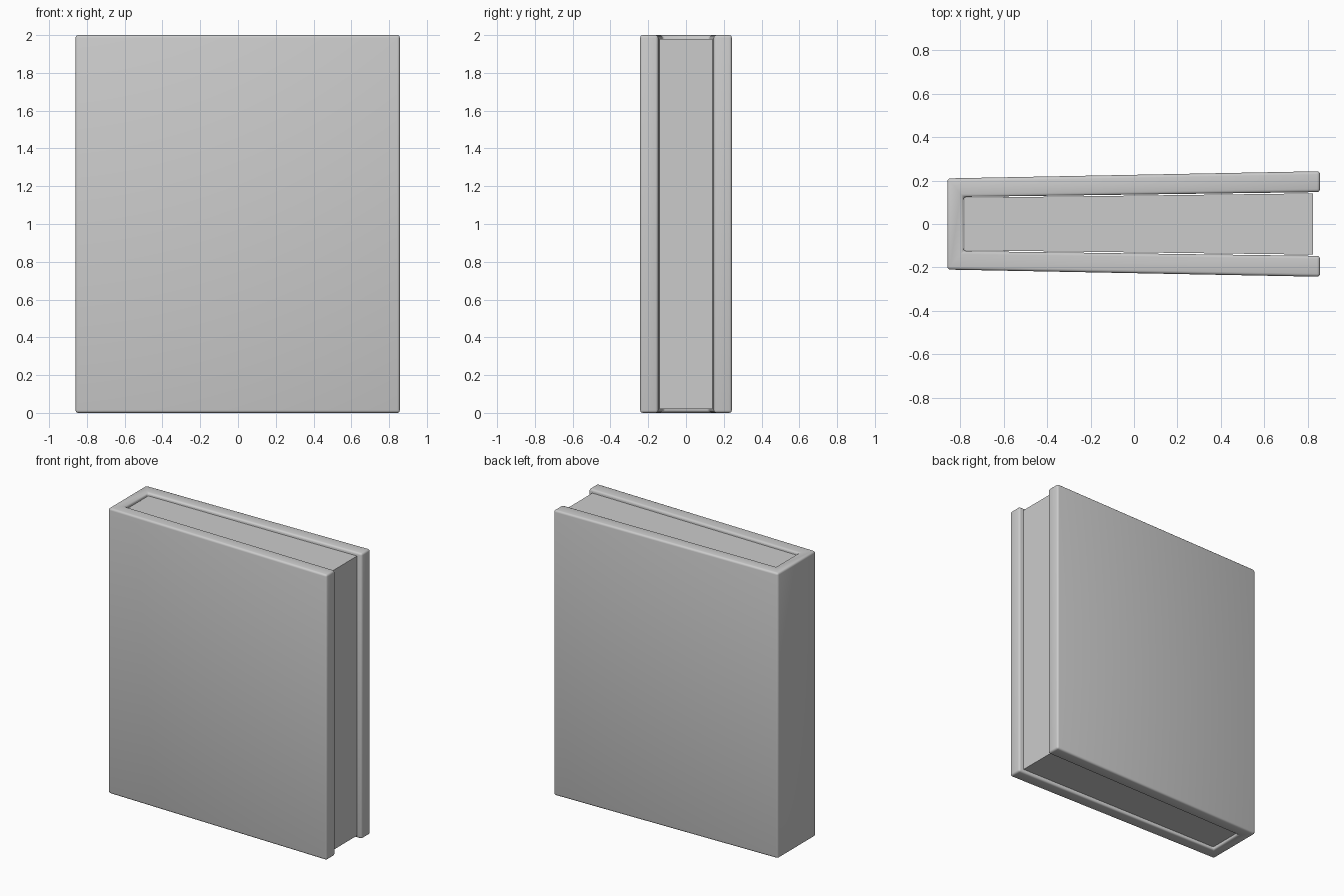
import bpy
import bmesh

if "Cube" in bpy.data.objects:
    bpy.data.objects.remove(bpy.data.objects["Cube"], do_unlink=True)

grey = bpy.data.materials.new("light grey")
grey.use_nodes = True
colour = (0.6, 0.6, 0.6, 1)
grey.diffuse_color = colour
grey.node_tree.nodes["Principled BSDF"].inputs["Base Color"].default_value = colour


def mirrored(half):
    """Close a half outline by mirroring it across the x axis."""
    return half + [(x, -y) for x, y in reversed(half)]


def extrude_outline(name, outline, bottom, top):
    """Make a solid by raising a flat outline from bottom to top."""
    bm = bmesh.new()
    face = bm.faces.new([bm.verts.new((x, y, bottom)) for x, y in outline])
    raised = bmesh.ops.extrude_face_region(bm, geom=[face])["geom"]
    verts = [v for v in raised if isinstance(v, bmesh.types.BMVert)]
    bmesh.ops.translate(bm, verts=verts, vec=(0, 0, top - bottom))
    bmesh.ops.recalc_face_normals(bm, faces=bm.faces)
    mesh = bpy.data.meshes.new(name)
    bm.to_mesh(mesh)
    bm.free()
    mesh.materials.append(grey)
    obj = bpy.data.objects.new(name, mesh)
    bpy.context.collection.objects.link(obj)
    return obj


# Cover: spine and two boards that splay slightly towards the fore edge
cover = extrude_outline("cover", mirrored(
    [(-0.86, 0.21), (0.857, 0.243), (0.857, 0.147), (-0.785, 0.125)]), 0, 2)
bevel = cover.modifiers.new("soft edges", "BEVEL")
bevel.width = 0.014
bevel.segments = 3
bevel.limit_method = "ANGLE"
for polygon in cover.data.polygons:
    polygon.use_smooth = True

# Pages: wedge-shaped block set just inside the cover
extrude_outline("pages", mirrored(
    [(-0.78, 0.121), (0.825, 0.141)]), 0.02, 1.98)
